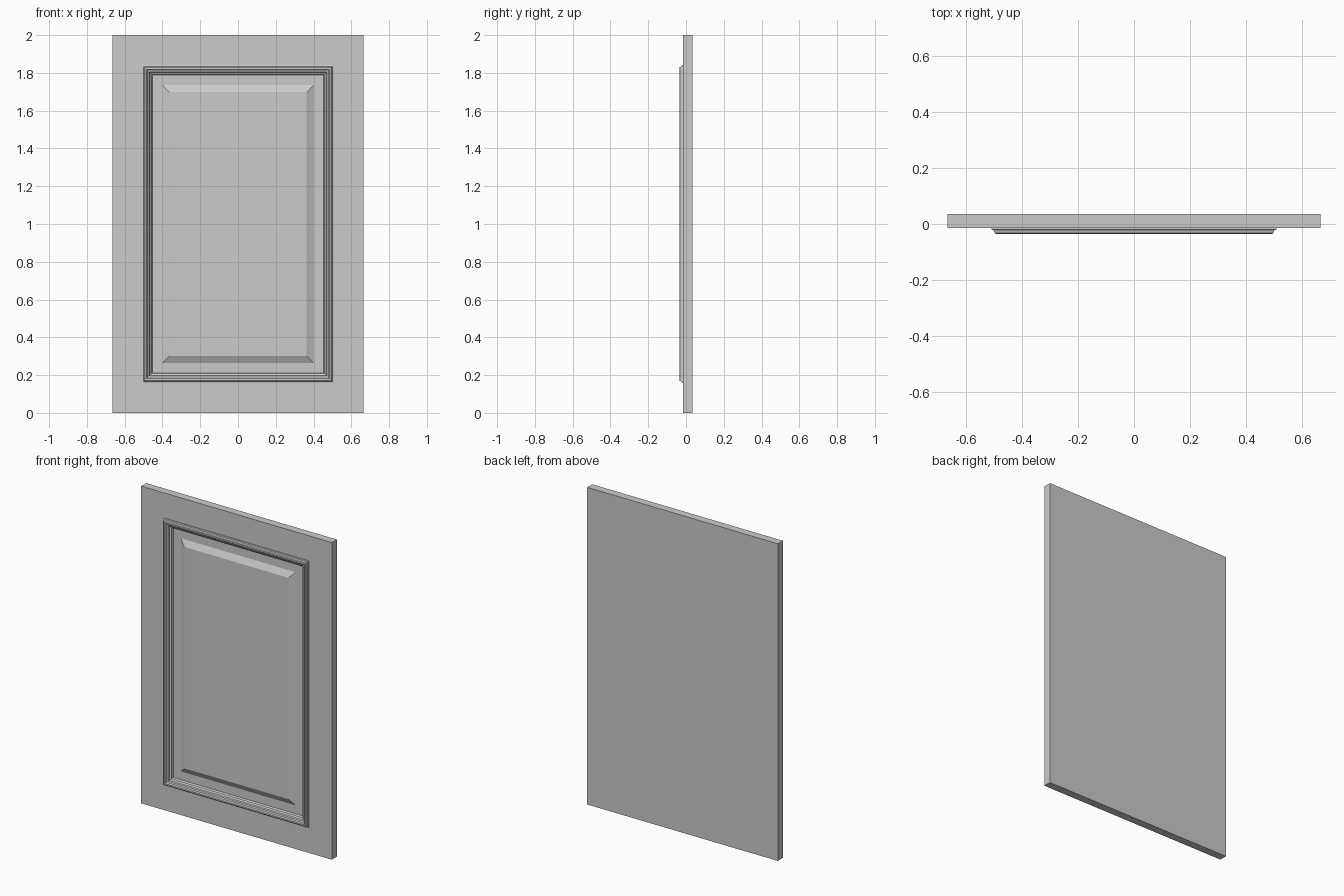
import bpy, bmesh

if "Cube" in bpy.data.objects:
    bpy.data.objects.remove(bpy.data.objects["Cube"])

W, H = 0.665, 2.0  # half width and height of the door


def ring(bm, inset, y):
    """Rectangle parallel to the door edge, moved inward by inset."""
    x, z0, z1 = W - inset, inset, H - inset
    return [bm.verts.new(p) for p in ((-x, y, z0), (x, y, z0), (x, y, z1), (-x, y, z1))]


def loft(name, profile, cap_start=False, cap_end=False):
    """Mitred rectangular loft through (inset, y) profile points."""
    bm = bmesh.new()
    rings = [ring(bm, *p) for p in profile]
    for a, b in zip(rings, rings[1:]):
        for i in range(4):
            j = (i + 1) % 4
            bm.faces.new((a[i], a[j], b[j], b[i]))
    if cap_start:
        bm.faces.new(rings[0][::-1])
    if cap_end:
        bm.faces.new(rings[-1])
    mesh = bpy.data.meshes.new(name)
    bm.to_mesh(mesh)
    bm.free()
    obj = bpy.data.objects.new(name, mesh)
    bpy.context.collection.objects.link(obj)
    return obj


# Door slab: back, edges and flat front border
loft("door_slab", [(0, 0.035), (0, -0.015), (0.158, -0.015)], cap_start=True)

# Stepped moulding around the recess
loft("moulding_frame", [
    (0.158, -0.015), (0.158, -0.020), (0.165, -0.022), (0.168, -0.032),
    (0.172, -0.035), (0.181, -0.035), (0.186, -0.028), (0.195, -0.025),
    (0.198, -0.016), (0.208, -0.011), (0.212, 0.003)])

# Recessed field with bevelled raised panel
loft("raised_panel", [(0.212, 0.003), (0.265, 0.003), (0.302, -0.017)], cap_end=True)
